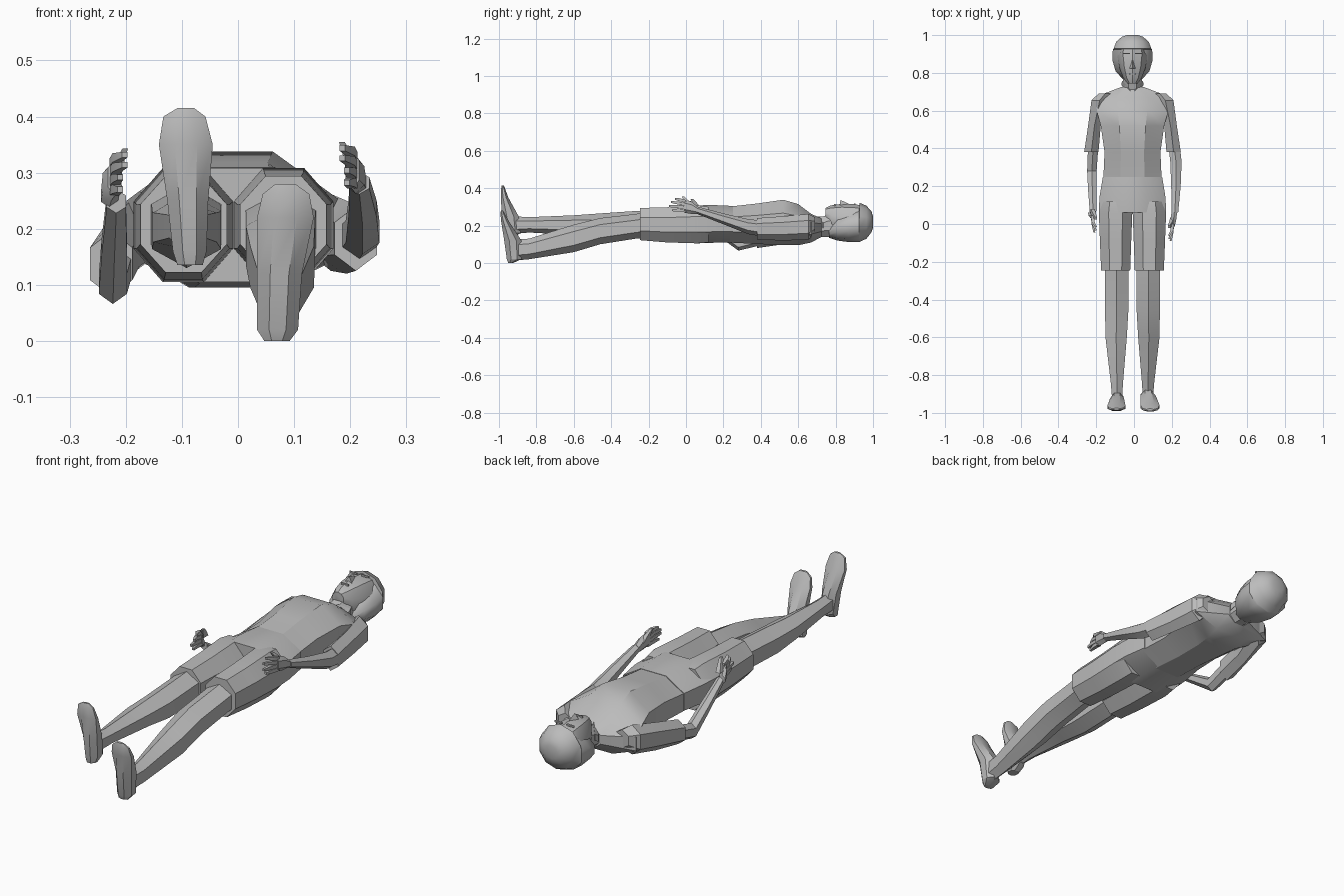
import bpy, bmesh, math
from mathutils import Vector

grey = bpy.data.materials.new("plain grey")
grey.diffuse_color = (0.5, 0.5, 0.5, 1)
CX = -0.008  # middle line of the body


def finish(name, bm, angle=32):
    bmesh.ops.recalc_face_normals(bm, faces=bm.faces)
    me = bpy.data.meshes.new(name)
    bm.to_mesh(me)
    bm.free()
    me.materials.append(grey)
    ob = bpy.data.objects.new(name, me)
    bpy.context.collection.objects.link(ob)
    bpy.context.view_layer.objects.active = ob
    ob.select_set(True)
    bpy.ops.object.shade_smooth_by_angle(angle=math.radians(angle))
    ob.select_set(False)
    return ob


def loft(name, rings, sides=8, axis='y', ridge=False, angle=32):
    """Skin rings (t, x0, x1, v0, v1); v is z for axis y and y for axis z."""
    start = math.pi / 2 if ridge else math.pi / sides
    pts = [(math.cos(start + 2 * math.pi * i / sides),
            math.sin(start + 2 * math.pi * i / sides)) for i in range(sides)]
    mx = max(abs(p[0]) for p in pts)
    mv = max(abs(p[1]) for p in pts)
    bm = bmesh.new()
    loops = []
    for t, x0, x1, v0, v1 in rings:
        loop = []
        for c, s in pts:
            x = (x0 + x1) / 2 + c / mx * (x1 - x0) / 2
            v = (v0 + v1) / 2 + s / mv * (v1 - v0) / 2
            loop.append(bm.verts.new((x, t, v) if axis == 'y' else (x, v, t)))
        loops.append(loop)
    for a, b in zip(loops, loops[1:]):
        for i in range(sides):
            j = (i + 1) % sides
            bm.faces.new((a[i], a[j], b[j], b[i]))
    bm.faces.new(loops[0])
    bm.faces.new(loops[-1])
    return finish(name, bm, angle)


def sym(t, w, v0, v1):
    return (t, CX - w, CX + w, v0, v1)


def side(s, t, x0, x1, v0, v1):
    """Ring on one side of the body; s is -1 or 1."""
    a, b = CX + s * x0, CX + s * x1
    return (t, min(a, b), max(a, b), v0, v1)


# shirt, shorts top and neck
loft("shirt", [sym(0.22, .155, .11, .30), sym(0.38, .148, .102, .318),
               sym(0.52, .168, .095, .338), sym(0.60, .19, .095, .315),
               sym(0.67, .205, .11, .262), sym(0.725, .06, .14, .238)])
loft("shorts_top", [sym(0.06, .178, .105, .308), sym(0.14, .175, .108, .31),
                    sym(0.25, .157, .112, .305)])
loft("neck", [sym(0.68, .05, .135, .235), sym(0.735, .052, .14, .25),
              sym(0.80, .05, .14, .27)])
for s in (-1, 1):  # collar flaps
    bm = bmesh.new()
    co = [(.0, .685, .248), (.058, .735, .215), (.056, .76, .225), (.02, .72, .25)]
    top = [bm.verts.new((CX + s * x, y, z)) for x, y, z in co]
    bm.faces.new(top)
    res = bmesh.ops.extrude_face_region(bm, geom=bm.faces[:])
    for v in res["geom"]:
        if isinstance(v, bmesh.types.BMVert):
            v.co.z -= .03
    finish("collar_" + ("left" if s < 0 else "right"), bm)

# head, hair and nose
loft("head", [sym(0.745, .028, .235, .293), sym(0.775, .05, .16, .308),
              sym(0.83, .07, .13, .316), sym(0.89, .08, .12, .316),
              sym(0.95, .078, .125, .306)], sides=10)
loft("hair", [sym(0.765, .05, .135, .19), sym(0.81, .09, .12, .25),
              sym(0.87, .107, .112, .275), sym(0.925, .104, .112, .292),
              sym(0.928, .1, .113, .322), sym(0.965, .086, .13, .306),
              sym(0.992, .055, .165, .275), sym(1.0, .03, .19, .25)], sides=10, angle=45)
bm = bmesh.new()
nose = [bm.verts.new((CX + x, y, z)) for x, y, z in
        ((-.017, .822, .308), (.017, .822, .308), (0, .88, .312), (0, .826, .337))]
for tri in ((0, 1, 3), (1, 2, 3), (2, 0, 3), (0, 2, 1)):
    bm.faces.new([nose[i] for i in tri])
finish("nose", bm)
for s in (-1, 1):  # brows and half of the mouth
    tag = "left" if s < 0 else "right"
    loft("brow_" + tag, [side(s, .899, .012, .05, .311, .319),
                         side(s, .906, .012, .05, .311, .318)], sides=4)
loft("mouth", [sym(.792, .018, .306, .314), sym(.798, .02, .306, .315)], sides=4)

# legs: heights differ, the left one is raised
LEG = {  # z spans from thigh to ankle
    -1: [(.135, .285), (.135, .278), (.13, .265), (.15, .255), (.163, .245), (.155, .25)],
    1: [(.14, .28), (.13, .262), (.10, .24), (.058, .205), (.02, .13), (.012, .125)]}
SPAN = [(-.15, .02, .15), (-.27, .022, .146), (-.46, .022, .145),
        (-.60, .03, .143), (-.84, .05, .115), (-.925, .055, .108)]
FOOT = {  # height, inner x, outer x, sole y, instep y
    -1: [(.135, .055, .1, -.972, -.925), (.16, .048, .108, -.978, -.885),
         (.25, .045, .118, -.984, -.895), (.35, .037, .133, -.99, -.95),
         (.40, .05, .125, -.988, -.968), (.415, .07, .1, -.985, -.974)],
    1: [(.0, .055, .1, -.95, -.925), (.02, .042, .115, -.958, -.88),
        (.12, .042, .122, -.972, -.88), (.22, .042, .143, -.988, -.945),
        (.262, .052, .135, -.992, -.968), (.28, .075, .11, -.99, -.978)]}
for s in (-1, 1):
    tag = "left" if s < 0 else "right"
    loft("shorts_leg_" + tag,
         [side(s, -.245, .012, .166, .122, .294), side(s, -.1, .007, .172, .11, .298),
          side(s, .06, .001, .178, .105, .308), side(s, .12, .001, .17, .11, .3)])
    loft("leg_" + tag, [side(s, y, a, b, *z) for (y, a, b), z in zip(SPAN, LEG[s])],
         sides=6, ridge=True)
    loft("foot_" + tag, [side(s, *r) for r in FOOT[s]], axis='z')

# arms: sleeve and forearm, the left elbow hangs lower
SLEEVE = [(.69, .11, .18, .16, .245), (.655, .13, .217, .125, .262),
          (.52, .168, .235, .12, .25), (.38, .18, .256, .125, .24)]
SLEEVE_DROP = {-1: (0, 0, .02, .045), 1: (0, 0, 0, 0)}
FOREARM = {
    -1: [(.42, .18, .235, .10, .175), (.28, .19, .24, .066, .138),
         (.18, .19, .235, .14, .197), (.06, .192, .226, .228, .27)],
    1: [(.42, .19, .25, .14, .225), (.33, .2, .26, .155, .235),
        (.2, .205, .255, .207, .265), (.06, .207, .242, .262, .302)]}
TIPS = [(-.06, .344), (-.08, .326), (-.09, .304), (-.074, .282)]
for s in (-1, 1):
    tag = "left" if s < 0 else "right"
    loft("sleeve_" + tag, [side(s, y, a, b, z0 - d, z1 - d) for (y, a, b, z0, z1), d
                           in zip(SLEEVE, SLEEVE_DROP[s])], sides=6, ridge=True)
    loft("forearm_" + tag, [side(s, *r) for r in FOREARM[s]], sides=6, ridge=True)
    dy, dz = (.045, -.012) if s < 0 else (0, 0)
    loft("palm_" + tag, [side(s, .062, .206, .236, .262 + 2 * dz, .302 + 2 * dz),
                         side(s, .03 + dy / 3, .203, .233, .262 + dz, .328 + dz),
                         side(s, -.012 + dy, .2, .224, .27 + dz, .338 + dz)], sides=6)
    for i, (y, z) in enumerate(TIPS):  # fingers spread from the palm edge
        zb = .329 - i * .0165 + dz
        x = .205 - (.012 if i < 2 else .004)
        loft(f"finger_{i + 1}_{tag}",
             [side(s, y + dy, x - .004, x + .006, z + dz - .005, z + dz + .005),
              side(s, (y - .01) / 2 + dy, .2, .216, (z + dz + zb) / 2 - .006, (z + dz + zb) / 2 + .01),
              side(s, dy, .203, .221, zb - .008, zb + .008)], sides=4)
    loft("thumb_" + tag, [side(s, .305 + dz, .2, .222, .0 + dy, .035 + dy),
                          side(s, .335 + dz, .194, .21, -.012 + dy, .012 + dy),
                          side(s, .355 + dz, .188, .198, -.022 + dy, -.008 + dy)],
         sides=4, axis='z')
